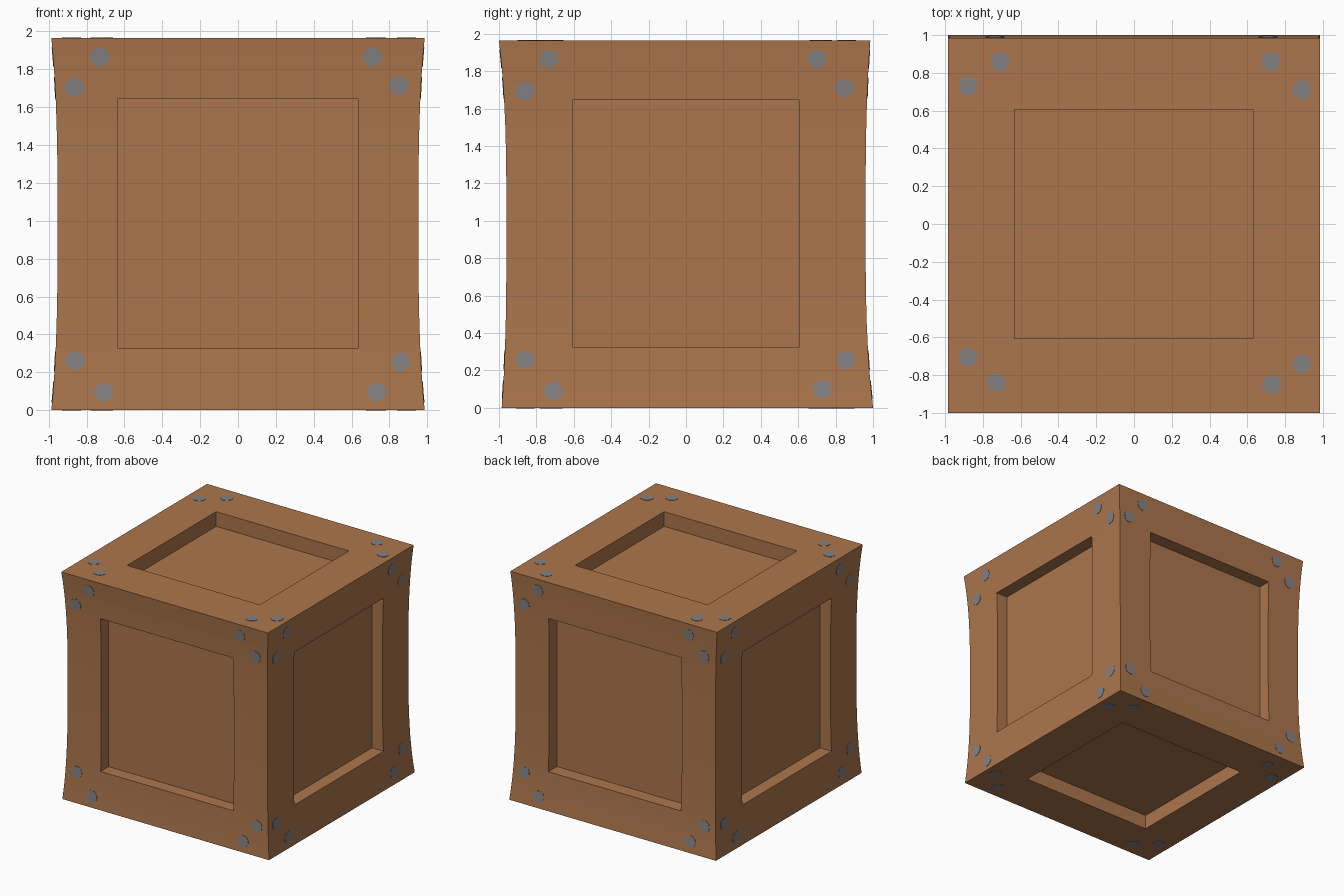
import bpy, bmesh, math
from mathutils import Vector, Matrix

if "Cube" in bpy.data.objects:
    bpy.data.objects.remove(bpy.data.objects["Cube"])

H = 1.965                      # crate height
HX, HY = 0.953, 0.96           # half sizes at the waist


def material(name, rgb):
    m = bpy.data.materials.new(name)
    lin = [(c / 255 / 12.92 if c < 11 else ((c / 255 + 0.055) / 1.055) ** 2.4) for c in rgb]
    m.diffuse_color = (*lin, 1)
    m.use_nodes = True
    m.node_tree.nodes["Principled BSDF"].inputs["Base Color"].default_value = m.diffuse_color
    return m


def flare(bm):
    # pinch the waist: outer side skins flare towards top and bottom
    for v in bm.verts:
        t = (v.co.z - H / 2) / (H / 2)
        a = abs(t) ** 3
        if abs(v.co.x) > 0.945:
            v.co.x += math.copysign(0.033 * a, v.co.x)
        if abs(v.co.y) > 0.945:
            v.co.y += math.copysign(0.033 * a, v.co.y) - 0.0075 * t ** 3


def finish(bm, name, mat):
    flare(bm)
    bmesh.ops.recalc_face_normals(bm, faces=bm.faces[:])
    me = bpy.data.meshes.new(name)
    bm.to_mesh(me)
    bm.free()
    me.materials.append(mat)
    ob = bpy.data.objects.new(name, me)
    bpy.context.collection.objects.link(ob)


wood = material("brown wood", (172, 118, 76))
steel = material("grey rivet", (133, 129, 131))

# crate body: box cut into a grid
bm = bmesh.new()
bmesh.ops.create_cube(bm, size=1, matrix=Matrix.Translation((0, 0, H / 2)) @ Matrix.Diagonal((2 * HX, 2 * HY, H, 1)))
LO, HI = (-0.633, -0.607, 0.325), (0.633, 0.607, 1.645)
levels = [0.08, 0.16, 0.24, 0.325, 0.45, 0.6, 0.8]
cuts = [(0, LO[0]), (0, HI[0]), (1, LO[1]), (1, HI[1]), (2, HI[2])]
cuts += [(2, z) for z in levels] + [(2, H - z) for z in levels if z != 0.325]
for axis, pos in cuts:
    n = Vector((0, 0, 0))
    n[axis] = 1
    bmesh.ops.bisect_plane(bm, geom=bm.verts[:] + bm.edges[:] + bm.faces[:],
                           plane_co=n * pos, plane_no=n, dist=1e-5)

# recessed panel on each of the six sides: (axis, surface, floor)
for axis, surface, floor in ((0, -HX, -0.853), (0, HX, 0.853), (1, -HY, -0.858),
                             (1, HY, 0.855), (2, 0, 0.125), (2, H, 1.838)):
    faces = []
    for f in bm.faces:
        c = f.calc_center_median()
        if abs(c[axis] - surface) < 1e-3 and all(LO[i] < c[i] < HI[i] for i in range(3) if i != axis):
            faces.append(f)
    new = bmesh.ops.extrude_face_region(bm, geom=faces)["geom"]
    old = [f for f in faces if f.is_valid]
    if old:
        bmesh.ops.delete(bm, geom=old, context='FACES')
    for g in new:
        if isinstance(g, bmesh.types.BMVert):
            g.co[axis] = floor
finish(bm, "crate_body", wood)

# rivets: two in every corner of each side
FRONT = [(-.73, 1.865), (-.865, 1.705), (.71, 1.865), (.85, 1.715),
         (-.86, .26), (-.71, .095), (.86, .255), (.735, .095)]
RIGHT = [(-.735, 1.865), (-.86, 1.695), (.70, 1.865), (.845, 1.71),
         (-.86, .26), (-.71, .09), (.855, .255), (.73, .10)]
TOP = [(-.71, .86), (-.88, .73), (.725, .86), (.89, .71),
       (-.88, -.705), (-.73, -.84), (.73, -.85), (.89, -.74)]
RX = Matrix.Rotation(math.pi / 2, 4, 'X')
RY = Matrix.Rotation(math.pi / 2, 4, 'Y')
sides = {
    "front": ([(x, -HY, z) for x, z in FRONT], RX),
    "back": ([(-x, HY, z) for x, z in FRONT], RX),
    "right": ([(HX, y, z) for y, z in RIGHT], RY),
    "left": ([(-HX, -y, z) for y, z in RIGHT], RY),
    "top": ([(x, y, H) for x, y in TOP], Matrix()),
    "bottom": ([(x, -y, 0) for x, y in TOP], Matrix()),
}
for side, (points, rot) in sides.items():
    bm = bmesh.new()
    for p in points:
        bmesh.ops.create_cone(bm, cap_ends=True, segments=16, radius1=0.05, radius2=0.05,
                              depth=0.006, matrix=Matrix.Translation(p) @ rot)
    finish(bm, side + "_rivets", steel)
